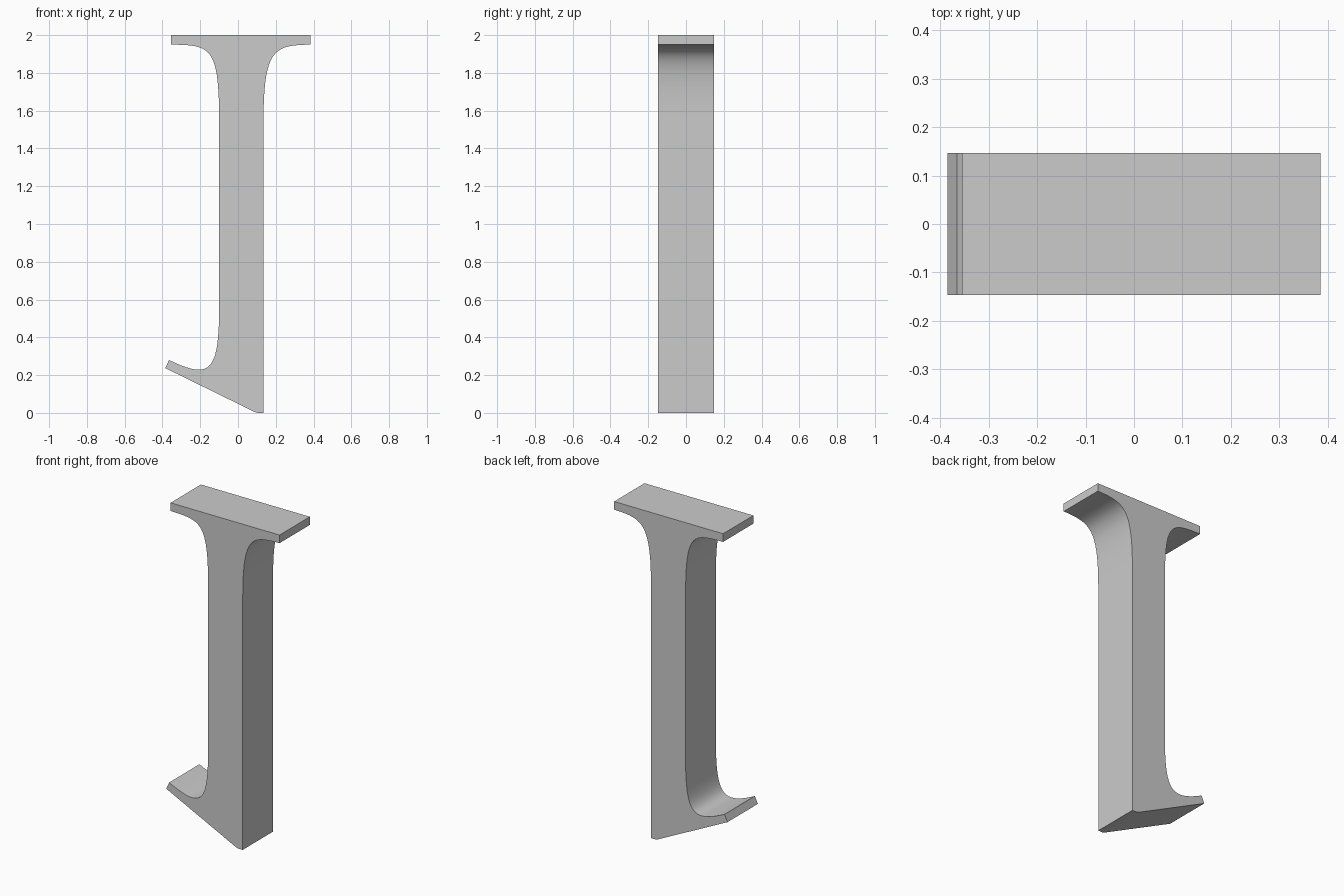
import bpy
import bmesh
from math import radians
from mathutils import Vector
from mathutils.geometry import interpolate_bezier

cube = bpy.data.objects.get("Cube")
if cube:
    bpy.data.objects.remove(cube, do_unlink=True)

HALF_DEPTH = 0.147
CURVE_POINTS = 20

# Plain grey material
grey = bpy.data.materials.new("plain_grey")
grey.use_nodes = True
colour = (0.6, 0.6, 0.6, 1)
grey.diffuse_color = colour
grey.node_tree.nodes["Principled BSDF"].inputs["Base Color"].default_value = colour


def sweep(*controls):
    """Points along a cubic curve in the x-z plane."""
    a, b, c, d = (Vector((x, 0, z)) for x, z in controls)
    return [(p.x, p.z) for p in interpolate_bezier(a, b, c, d, CURVE_POINTS)]


# Outline: flat cap, flared shoulders, straight stem, slanted foot
outline = [(-0.355, 2), (-0.355, 1.95)]
outline += sweep((-0.355, 1.95), (-0.15, 1.945), (-0.1, 1.95), (-0.1, 1.55))[1:]
outline += sweep((-0.1, 0.52), (-0.105, 0.22), (-0.15, 0.175), (-0.365, 0.28))
outline += [(-0.385, 0.237), (0.09, 0.004), (0.105, 0), (0.135, 0)]
outline += sweep((0.135, 1.55), (0.135, 1.94), (0.2, 1.945), (0.385, 1.95))
outline += [(0.385, 2)]

# Extrude the outline from front to back
bm = bmesh.new()
front = bm.faces.new([bm.verts.new((x, -HALF_DEPTH, z)) for x, z in outline])
result = bmesh.ops.extrude_face_region(bm, geom=[front], use_keep_orig=True)
moved = [v for v in result["geom"] if isinstance(v, bmesh.types.BMVert)]
bmesh.ops.translate(bm, verts=moved, vec=(0, 2 * HALF_DEPTH, 0))
bmesh.ops.recalc_face_normals(bm, faces=bm.faces)

mesh = bpy.data.meshes.new("flared_post")
bm.to_mesh(mesh)
bm.free()
mesh.materials.append(grey)
post = bpy.data.objects.new("flared_post", mesh)
bpy.context.collection.objects.link(post)

# Smooth the flares, keep the corners sharp
bpy.ops.object.select_all(action="DESELECT")
post.select_set(True)
bpy.context.view_layer.objects.active = post
bpy.ops.object.shade_smooth_by_angle(angle=radians(20))
